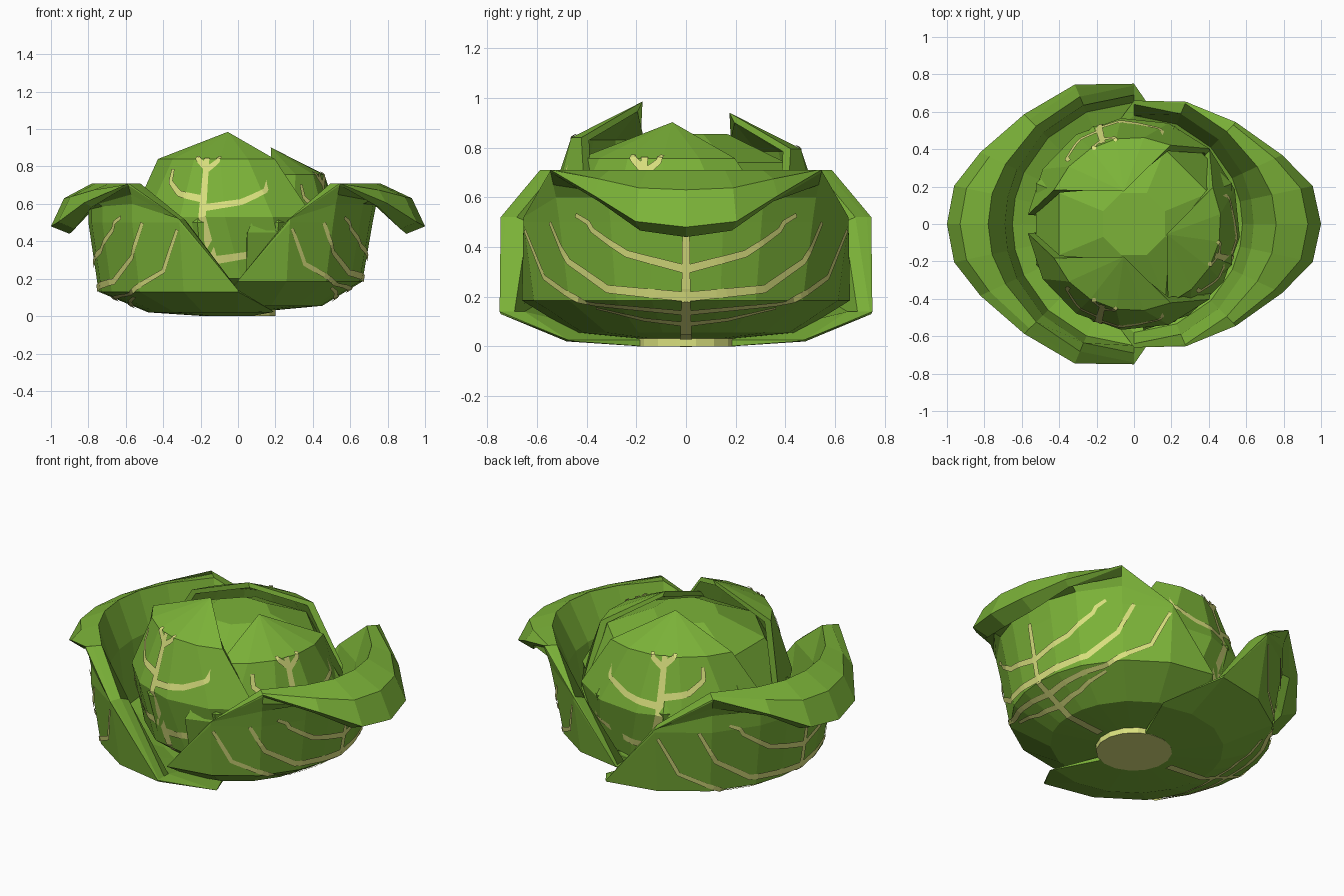
import bpy, bmesh, math
from mathutils import Vector

if "Cube" in bpy.data.objects:
    bpy.data.objects.remove(bpy.data.objects["Cube"])


def material(name, rgb):
    m = bpy.data.materials.new(name)
    m.diffuse_color = (*rgb, 1)
    m.use_nodes = True
    m.node_tree.nodes["Principled BSDF"].inputs["Base Color"].default_value = m.diffuse_color
    return m


GREEN = material("leaf green", (0.20, 0.45, 0.04))
VEIN = material("pale vein", (0.70, 0.75, 0.21))


def finish(bm, name, mat, solid=True):
    if solid:
        bmesh.ops.remove_doubles(bm, verts=bm.verts, dist=0.0005)
        bmesh.ops.recalc_face_normals(bm, faces=bm.faces)
    me = bpy.data.meshes.new(name)
    bm.to_mesh(me)
    bm.free()
    me.materials.append(mat)
    ob = bpy.data.objects.new(name, me)
    bpy.context.collection.objects.link(ob)


def polar(r, deg, z):
    a = math.radians(deg)
    return Vector((r * math.cos(a), r * math.sin(a), z))


def loft(name, columns, mat, closed=False):
    """Join closed cross-sections into one solid."""
    bm = bmesh.new()
    cols = [[bm.verts.new(p) for p in c] for c in columns]
    n = len(cols[0])
    for a, b in zip(cols, cols[1:]):
        for i in range(n):
            j = (i + 1) % n
            bm.faces.new((a[i], a[j], b[j], b[i]))
    bm.faces.new(cols[0])
    bm.faces.new(cols[-1][::-1])
    finish(bm, name, mat)


def veins(name, columns, params, rows, paths):
    """Thin strips just above the outer skin; paths are in (column, row)."""
    def at(s, t):
        s = min(max(s, params[0]), params[-1] - 1e-6)
        k = max(i for i in range(len(params) - 1) if params[i] <= s)
        f = (s - params[k]) / (params[k + 1] - params[k])
        i = min(int(t), rows - 2)
        g = t - i
        a = columns[k][i].lerp(columns[k][i + 1], g)
        b = columns[k + 1][i].lerp(columns[k + 1][i + 1], g)
        return a.lerp(b, f)

    ds = (params[-1] - params[0]) * 0.004
    bm = bmesh.new()
    for width, path in paths:
        pts = []
        for (s0, t0), (s1, t1) in zip(path, path[1:]):
            pts += [(s0 + (s1 - s0) * i / 8, t0 + (t1 - t0) * i / 8) for i in range(8)]
        pts.append(path[-1])
        pos = [at(*p) for p in pts]
        last = None
        for i, (s, t) in enumerate(pts):
            nrm = (at(s + ds, t) - at(s - ds, t)).cross(at(s, t + 0.02) - at(s, t - 0.02))
            nrm.normalize()
            if nrm.dot(pos[i] - Vector((0, 0, 0.45))) < 0:
                nrm.negate()
            tan = pos[min(i + 1, len(pos) - 1)] - pos[max(i - 1, 0)]
            side = nrm.cross(tan).normalized() * width * (0.5 - 0.25 * i / len(pts))
            p = pos[i] + nrm * 0.007
            pair = (bm.verts.new(p + side), bm.verts.new(p - side))
            if last:
                bm.faces.new((last[0], last[1], pair[1], pair[0]))
            last = pair
    bm.normal_update()
    finish(bm, name, VEIN, solid=False)


# Outer wrapping leaves: bowl half with a rim that curls over at the tip
def outer_leaf(name, turn, bowl, curl, plain, inner, limits):
    # angle, curl amount, top height, widest radius
    half = [(0, 1, 1, 2), (12, 0.9, 1, 2), (25, 0.45, 1, 2), (45, 0, 1, 2)]
    half += [(a, 0, h, r) for a, h, r in limits]
    spec = [(-a, c, h, r) for a, c, h, r in half[:0:-1]] + half
    columns = []
    for a, c, h, rmax in spec:
        lip = [(p[0] + (q[0] - p[0]) * c, p[1] + (q[1] - p[1]) * c)
               for p, q in zip(plain, curl)]
        columns.append([polar(min(r, rmax), a + turn, min(z, h))
                        for r, z in bowl + lip + inner])
    loft(name, columns, GREEN)
    paths = [(0.05, [(0, 0.2), (0, 1.8), (0, 3.2)])]
    for s in (-1, 1):
        paths += [(0.035, [(0, 1.3), (18 * s, 1.45), (36 * s, 1.8)]),
                  (0.035, [(0, 1.65), (35 * s, 1.92), (58 * s, 2.3), (66 * s, 2.9)]),
                  (0.04, [(0, 2.05), (28 * s, 2.15), (43 * s, 2.5), (50 * s, 3.0)]),
                  (0.035, [(0, 2.4), (20 * s, 2.6), (32 * s, 2.9), (38 * s, 3.3)])]
    veins(name + "_veins", columns, [q[0] for q in spec], 5, paths)


outer_leaf("right_outer_leaf", 0,
           [(0.18, 0.03), (0.45, 0.055), (0.665, 0.185), (0.72, 0.5)],
           [(0.74, 0.6), (0.80, 0.58), (0.90, 0.44), (1.0, 0.48), (0.93, 0.63), (0.76, 0.71)],
           [(0.74, 0.6), (0.755, 0.65), (0.77, 0.70), (0.77, 0.71), (0.75, 0.71), (0.70, 0.71)],
           [(0.64, 0.5), (0.58, 0.2), (0.4, 0.1), (0.18, 0.07)],
           [(67, 0.52, 0.71), (90, 0.19, 0.66), (108, 0.06, 0.48)])
outer_leaf("left_outer_leaf", 180,
           [(0.18, 0.0), (0.48, 0.02), (0.745, 0.13), (0.80, 0.5)],
           [(0.80, 0.57), (0.84, 0.54), (0.90, 0.44), (1.0, 0.48), (0.93, 0.63), (0.78, 0.71)],
           [(0.80, 0.6), (0.81, 0.65), (0.83, 0.70), (0.83, 0.71), (0.79, 0.71), (0.74, 0.71)],
           [(0.69, 0.5), (0.65, 0.17), (0.4, 0.08), (0.18, 0.05)],
           [(67, 0.52, 0.81), (90, 0.14, 0.75), (112, 0.025, 0.51)])


# Inner leaves: dome patches rising to an off-centre peak
def inner_leaf(name, turn, flip, drop):
    rows = [(0.07, 0.32, -70, 60), (0.2, 0.5, -85, 60),
            (0.53, 0.57, -85, 45), (0.84, 0.465, -67, 25)]

    def place(u, w, z):
        a = math.radians(turn)
        u *= flip
        return Vector((w * math.cos(a) - u * math.sin(a),
                       w * math.sin(a) + u * math.cos(a), z - drop * min(1, z / 0.5)))

    def point(row, s, inset):
        z, r, a0, a1 = row
        a = math.radians(a0 + (a1 - a0) * s)
        return place((r - inset) * math.sin(a), (r - inset) * math.cos(a), z - inset * 0.3)

    params = [i / 5 for i in range(6)]
    columns = []
    for s in params:
        columns.append([point(r, s, 0) for r in rows]
                       + [place(-0.055, 0.175, 0.985), place(-0.06, 0.195, 0.945)]
                       + [point(r, s, 0.035) for r in rows[::-1]])
    loft(name, columns, GREEN)
    veins(name + "_veins", columns, params, 5, [
        (0.055, [(0.5, 0.5), (0.5, 2.0), (0.5, 3.0)]),
        (0.04, [(0.5, 2.15), (0.68, 2.25), (0.82, 2.45), (0.88, 2.68)]),
        (0.04, [(0.5, 2.3), (0.36, 2.4), (0.27, 2.6), (0.25, 2.82)]),
        (0.045, [(0.5, 1.3), (0.68, 1.4), (0.85, 1.6)]),
        (0.045, [(0.5, 1.4), (0.32, 1.5), (0.15, 1.8)]),
        (0.035, [(0.5, 2.8), (0.58, 2.95), (0.6, 3.05)]),
        (0.035, [(0.5, 2.85), (0.43, 3.0), (0.42, 3.06)])])


inner_leaf("front_inner_leaf", -90, 1, 0.0)
inner_leaf("right_inner_leaf", 0, 1, 0.083)
inner_leaf("back_inner_leaf", 90, -1, 0.045)


def rings(name, profile, sides, mat):
    """Stack of polygon rings, given as distance to the flat sides and height."""
    k = 1 / math.cos(math.pi / sides)
    loft(name, [[polar(r * k, (i + 0.5) * 360 / sides, z) for i in range(sides)]
                for r, z in profile], mat)


# Heart of the head and the cut stem underneath
rings("heart", [(0.3, 0.1), (0.46, 0.22), (0.525, 0.5), (0.40, 0.74), (0.165, 0.855)], 8, GREEN)
rings("stem", [(0.2, 0.0), (0.2, 0.08)], 16, VEIN)
